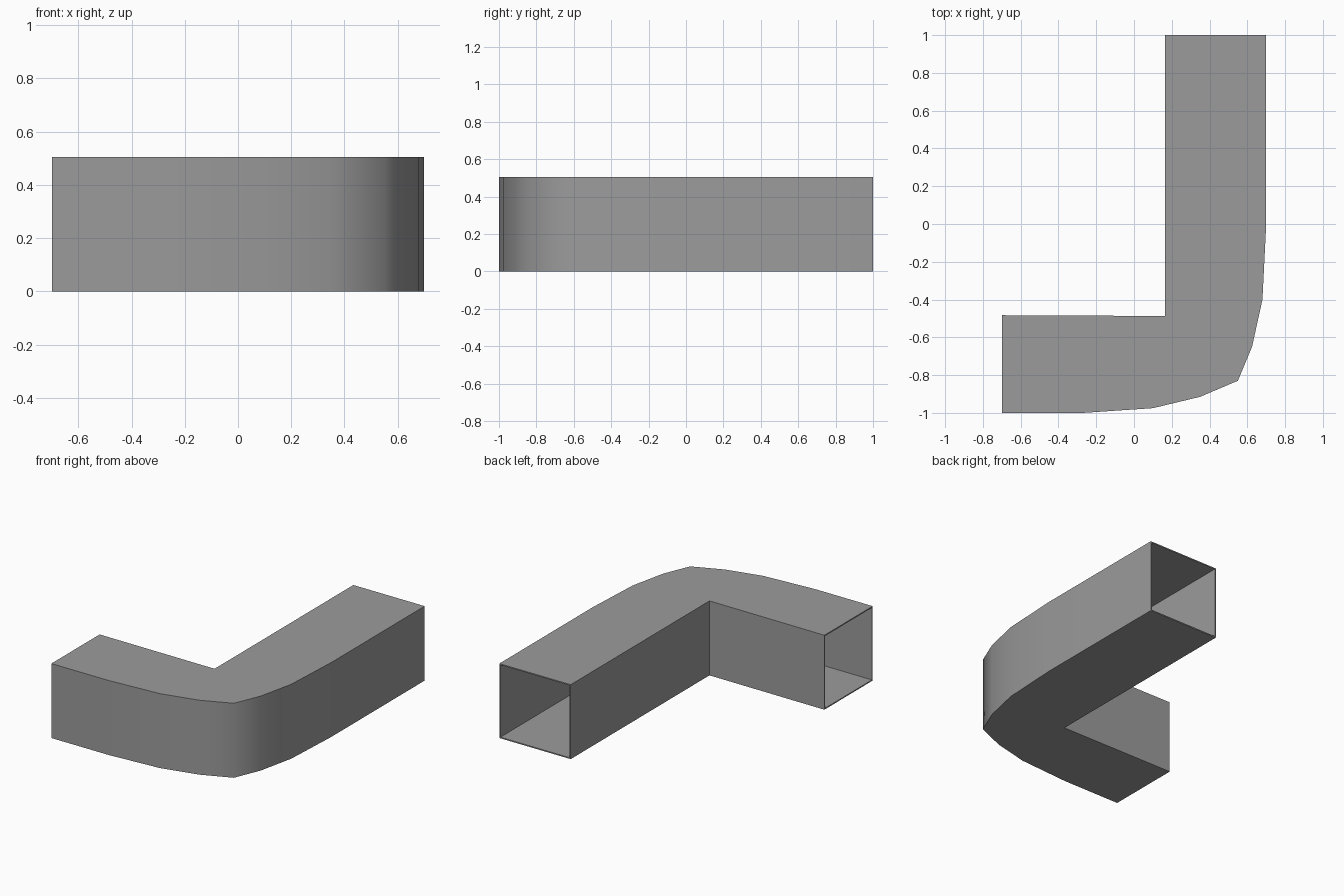
import bpy
import bmesh
import math

cube = bpy.data.objects.get("Cube")
if cube:
    bpy.data.objects.remove(cube, do_unlink=True)

HEIGHT = 0.505
WALL = 0.008

# Plan outline: curved outer side from one mouth to the other, then the inner corner
outer = [(-0.70, -1.0), (-0.27, -1.0), (0.10, -0.975), (0.35, -0.915), (0.55, -0.83),
         (0.625, -0.65), (0.68, -0.40), (0.70, 0.0), (0.70, 1.0)]
inner = [(0.165, 1.0), (0.165, -0.487), (-0.70, -0.483)]
outline = outer + inner

# Grey sheet material
grey = bpy.data.materials.new("duct grey")
grey.use_nodes = True
colour = (0.33, 0.33, 0.33, 1.0)
grey.diffuse_color = colour
grey.node_tree.nodes["Principled BSDF"].inputs["Base Color"].default_value = colour

# Floor, roof and side walls, leaving both mouths open
bm = bmesh.new()
low = [bm.verts.new((x, y, 0)) for x, y in outline]
high = [bm.verts.new((x, y, HEIGHT)) for x, y in outline]
bm.faces.new(low[::-1])
bm.faces.new(high)
mouths = (len(outer) - 1, len(outline) - 1)
for i in range(len(outline)):
    if i not in mouths:
        j = (i + 1) % len(outline)
        bm.faces.new((low[i], low[j], high[j], high[i]))

mesh = bpy.data.meshes.new("elbow_duct")
bm.to_mesh(mesh)
bm.free()
mesh.materials.append(grey)
duct = bpy.data.objects.new("elbow_duct", mesh)
bpy.context.collection.objects.link(duct)

# Thin sheet wall, grown inwards
solid = duct.modifiers.new("wall", "SOLIDIFY")
solid.thickness = WALL
solid.offset = -1
solid.use_even_offset = True

# Smooth round the bend, sharp at the box edges
bpy.ops.object.select_all(action="DESELECT")
duct.select_set(True)
bpy.context.view_layer.objects.active = duct
bpy.ops.object.modifier_apply(modifier="wall")
bpy.ops.object.shade_smooth_by_angle(angle=math.radians(60))
